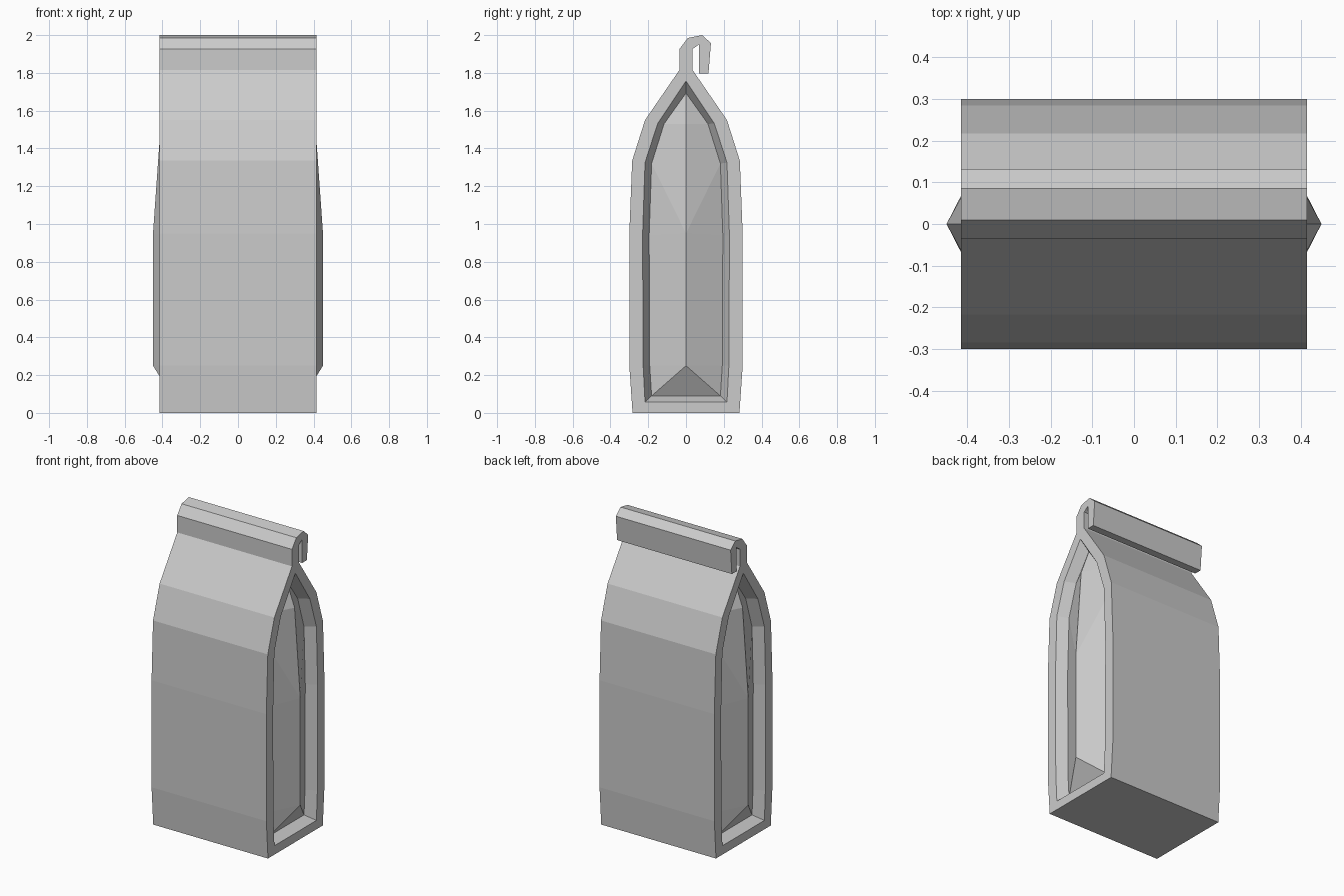
import bpy
import bmesh

if "Cube" in bpy.data.objects:
    bpy.data.objects.remove(bpy.data.objects["Cube"], do_unlink=True)

# Single paper colour
paper = bpy.data.materials.new("light_grey_paper")
paper.use_nodes = True
grey = (0.6, 0.6, 0.6, 1)
paper.diffuse_color = grey
bsdf = next(n for n in paper.node_tree.nodes if n.type == "BSDF_PRINCIPLED")
bsdf.inputs["Base Color"].default_value = grey

HALF = 0.415   # half width of the bag
DEEP = 0.35    # depth position of the gusset edge


def ring(points, x):
    """Place a (y, z) outline at a fixed x."""
    return [(x, y, z) for y, z in points]


def both_sides(rows):
    """Go up the +y side and come back down the -y side."""
    return rows + [(x, -y, z) for x, y, z in reversed(rows)]


def build(name, rings, cap=False):
    """Bridge successive rings of half the model and mirror them across x."""
    bm = bmesh.new()
    cache = {}

    def vert(co):
        key = tuple(round(c, 4) + 0.0 for c in co)
        if key not in cache:
            cache[key] = bm.verts.new(co)
        return cache[key]

    loops = [[vert(co) for co in r] for r in rings]
    for a, b in zip(loops, loops[1:]):
        for i in range(len(a)):
            j = (i + 1) % len(a)
            corners = list(dict.fromkeys((a[i], a[j], b[j], b[i])))
            if len(corners) > 2 and not bm.faces.get(corners):
                bm.faces.new(corners)
    if cap:
        bm.faces.new(loops[-1])
    bmesh.ops.recalc_face_normals(bm, faces=bm.faces)
    mesh = bpy.data.meshes.new(name)
    bm.to_mesh(mesh)
    bm.free()
    mesh.materials.append(paper)
    obj = bpy.data.objects.new(name, mesh)
    bpy.context.collection.objects.link(obj)
    mirror = obj.modifiers.new("mirror", "MIRROR")
    mirror.use_axis[0] = True
    return obj


# Bag body: outer shell, rim, recessed wall and pleated gusset, row by row upward
shell = [(0.283, 0), (0.3, 0.25), (0.3, 0.95), (0.285, 1.335), (0.217, 1.55), (0.035, 1.815)]
opening = [(0.217, 0.058), (0.227, 0.25), (0.23, 0.94), (0.217, 1.325), (0.15, 1.532), (0, 1.757)]
gusset = [(0.182, 0.09), (0.192, 0.25), (0.195, 0.94), (0.182, 1.32), (0.116, 1.53), (0, 1.693)]
ridge = [(0.45, 0, 0.25), (0.45, 0, 0.25), (0.45, 0, 0.95), (0.45, 0, 0.95),
         (0.409, 0, 1.53), (DEEP, 0, 1.693)]
build("bag_body", [both_sides(r) for r in (
    ring(shell, 0), ring(shell, HALF), ring(opening, HALF), ring(gusset, DEEP), ridge)])

# Folded top: a strip of constant thickness hooked over the back
fold = [(-0.035, 1.815), (-0.035, 1.926), (0.01, 1.985), (0.085, 2.0), (0.132, 1.958),
        (0.119, 1.797), (0.07, 1.797), (0.07, 1.952), (0.035, 1.926), (0.035, 1.815)]
build("folded_top", [ring(fold, 0), ring(fold, HALF)], cap=True)
